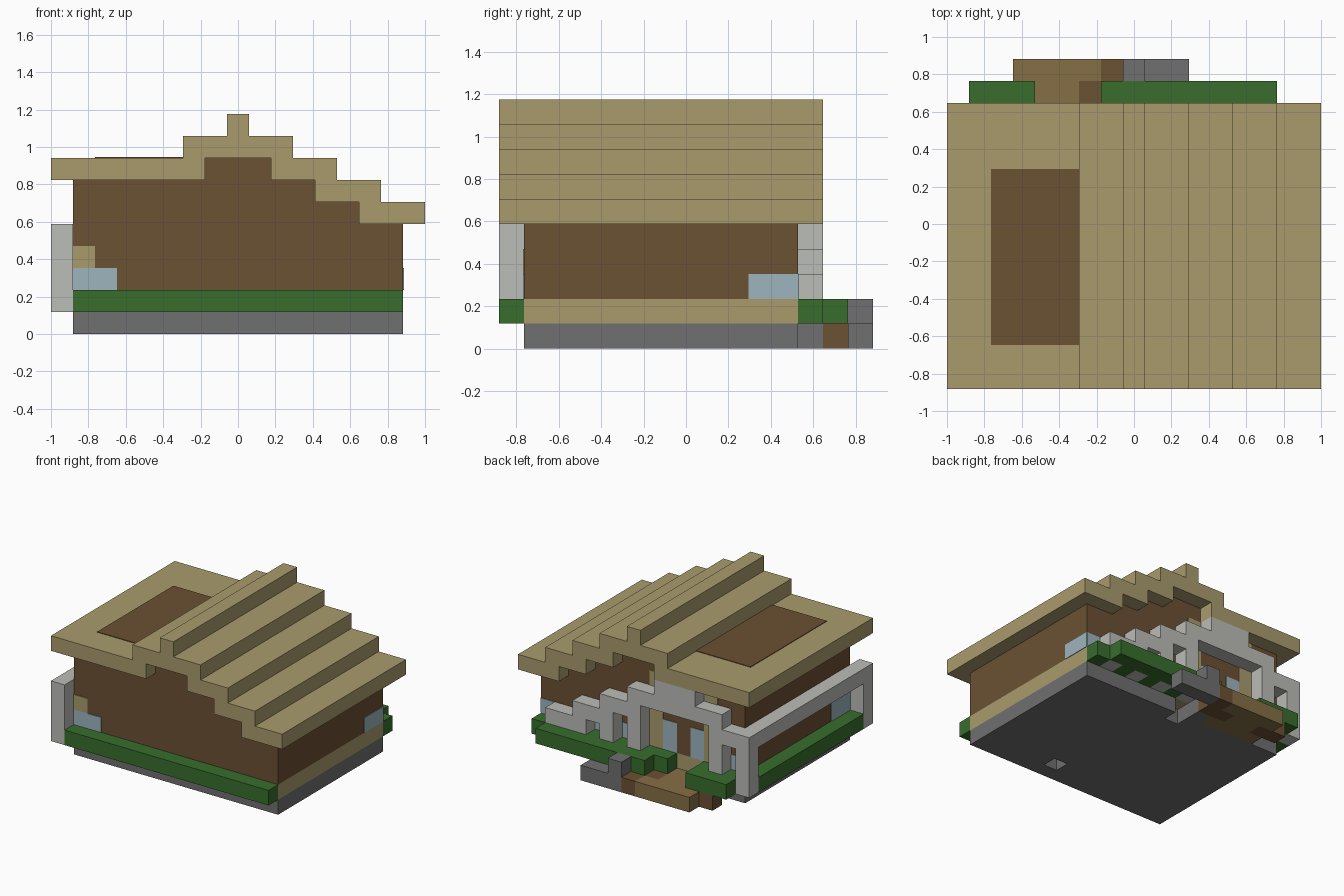
import bpy, bmesh
from mathutils import Vector

if "Cube" in bpy.data.objects:
    bpy.data.objects.remove(bpy.data.objects["Cube"])

U = 2 / 17                              # edge of one building block
ORIGIN = Vector((-1, -7.5 * U, 0))


def material(name, r, g, b):
    m = bpy.data.materials.new(name)
    m.use_nodes = True
    m.diffuse_color = (r, g, b, 1)
    m.node_tree.nodes["Principled BSDF"].inputs["Base Color"].default_value = (r, g, b, 1)
    return m


TAN = material("tan_thatch", .40, .33, .155)
BROWN = material("brown_wood", .147, .082, .033)
GREEN = material("hedge_green", .04, .155, .027)
GREY = material("dark_stone", .16, .16, .16)
LIGHT = material("light_stone", .50, .51, .48)
BLUE = material("pale_glass", .34, .46, .515)
EARTH = material("path_earth", .238, .159, .06)


def box(x0, x1, y0, y1, z0, z1):
    """Set of block cells inside a range."""
    return {(x, y, z) for x in range(x0, x1) for y in range(y0, y1) for z in range(z0, z1)}


def build(name, cells, mats, rule=lambda z: 0):
    """Skin a set of block cells with outer faces only."""
    bm = bmesh.new()
    for c in cells:
        for axis in range(3):
            for side in (0, 1):
                near = list(c)
                near[axis] += 2 * side - 1
                if tuple(near) in cells:
                    continue
                a, b = (axis + 1) % 3, (axis + 2) % 3
                loop = []
                for da, db in ((0, 0), (1, 0), (1, 1), (0, 1)):
                    p = list(c)
                    p[axis] += side
                    p[a] += da
                    p[b] += db
                    loop.append(bm.verts.new(ORIGIN + Vector(p) * U))
                face = bm.faces.new(loop if side else loop[::-1])
                face.material_index = rule(c[2])
    bmesh.ops.remove_doubles(bm, verts=bm.verts[:], dist=U / 100)
    bmesh.ops.dissolve_limit(bm, angle_limit=.01, verts=bm.verts[:], edges=bm.edges[:],
                             delimit={'MATERIAL'})
    mesh = bpy.data.meshes.new(name)
    bm.to_mesh(mesh)
    bm.free()
    for m in mats:
        mesh.materials.append(m)
    obj = bpy.data.objects.new(name, mesh)
    bpy.context.collection.objects.link(obj)
    return obj


def plate(name, mat, lo, hi):
    """Thin painted panel, in block units."""
    obj = build(name, {(0, 0, 0)}, [mat])
    for v in obj.data.vertices:
        unit = (v.co - ORIGIN) / U
        v.co = ORIGIN + U * Vector([l + (h - l) * t for l, h, t in zip(lo, hi, unit)])


# Stepped roof: top and underside level of every column
tops = [8] * 6 + [9] * 2 + [10] + [9] * 2 + [8] * 2 + [7] * 2 + [6] * 2
unders = [7] * 7 + [8] * 3 + [7] * 2 + [6] * 2 + [5] * 3
roof = set()
for x, (low, high) in enumerate(zip(unders, tops)):
    roof |= box(x, x + 1, 0, 13, low, high)
build("stepped_roof", roof, [TAN])

# House body: stone footing, tan sill, brown walls, two pits under the floor
house = set()
for x in range(1, 16):
    house |= box(x, x + 1, 1, 12, 0, unders[x])
house -= {(10, 2, 0), (8, 11, 0)}
build("house_walls", house, [GREY, TAN, BROWN], lambda z: min(z, 2))

# Back arcade: stepped beam with posts, and the side rail
arcade = box(4, 7, 12, 13, 5, 7)
for post, inner, top in ((0, 1, 5), (2, 3, 6), (8, 7, 6), (10, 9, 5), (12, 11, 4), (14, 13, 3)):
    arcade |= box(post, post + 1, 12, 13, 1, top) | {(inner, 12, top - 1)}
build("back_arcade", arcade, [LIGHT])
build("side_rail", box(0, 1, 0, 12, 4, 5) | box(0, 1, 0, 1, 1, 5), [LIGHT])

# Hedges around the house
hedge = box(1, 16, 0, 1, 1, 2) | box(0, 1, 1, 12, 1, 2)
for y, start, end in ((12, 6, 16), (13, 7, 15)):
    hedge |= box(start, end, y, y + 1, 1, 2) | box(1, 4, y, y + 1, 1, 2)
build("hedge", hedge - arcade, [GREEN])

# Entrance path with kerb stones
dark = {(6, 13, 0), (7, 13, 0), (7, 14, 0), (2, 13, 0), (3, 13, 0)}
earth = (box(3, 7, 12, 15, 0, 1) - dark)
build("path", earth, [EARTH])
build("path_dark_patches", dark, [BROWN])
build("path_stones", box(8, 11, 14, 15, 0, 1) | {(8, 14, 1), (7, 12, 0)}, [GREY])

# Painted panels
E = .04
plate("roof_panel", BROWN, (2, 2, 8 - E), (6, 10, 8 + E))
plate("left_window", BLUE, (16 - E, 10, 2), (16 + E, 12, 3))
plate("front_window", BLUE, (1, 1 - E, 2), (3, 1 + E, 3))
plate("front_trim", TAN, (1, 1 - E, 3), (2, 1 + E, 4))
plate("right_window", BLUE, (1 - E, 1, 2), (1 + E, 3, 4))
for name, start, end, low, high, mat in (
        ("back_window_long", 8, 16, 2, 3, BLUE), ("back_window_short", 1, 3, 2, 3, BLUE),
        ("door_glass_a", 4, 5, 2, 4, BLUE), ("door_glass_b", 6, 7, 2, 4, BLUE),
        ("door_post_a", 3, 4, 2, 7, TAN), ("door_post_b", 7, 8, 2, 7, TAN)):
    plate(name, mat, (start, 12 - E, low), (end, 12 + E, high))
